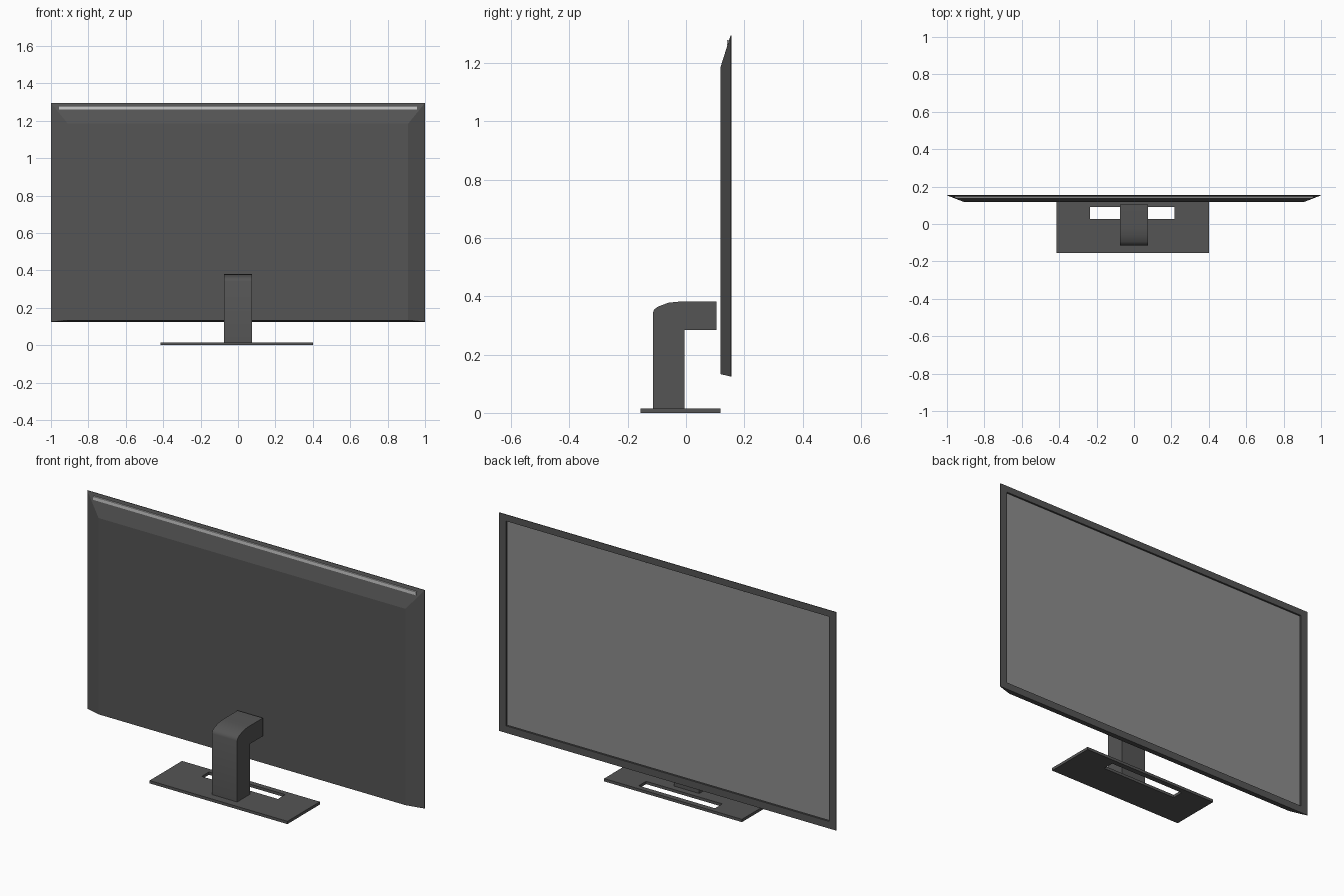
import bpy, bmesh, math

if "Cube" in bpy.data.objects:
    bpy.data.objects.remove(bpy.data.objects["Cube"])


def material(name, v):
    m = bpy.data.materials.new(name)
    m.diffuse_color = (v, v, v, 1)
    m.use_nodes = True
    m.node_tree.nodes["Principled BSDF"].inputs["Base Color"].default_value = m.diffuse_color
    return m


DARK = material("dark_plastic", 0.09)
GLASS = material("screen_grey", 0.27)
SILVER = material("light_trim", 0.55)


def loft(name, loops, mat, ring=False):
    """Join matching loops of points; cap the ends, or close into a ring."""
    bm = bmesh.new()
    rows = [[bm.verts.new(p) for p in loop] for loop in loops]
    n = len(rows[0])
    pairs = list(zip(rows, rows[1:]))
    if ring:
        pairs.append((rows[-1], rows[0]))
    else:
        bm.faces.new(rows[0])
        bm.faces.new(rows[-1])
    for a, b in pairs:
        for i in range(n):
            j = (i + 1) % n
            bm.faces.new((a[i], a[j], b[j], b[i]))
    bmesh.ops.recalc_face_normals(bm, faces=bm.faces)
    me = bpy.data.meshes.new(name)
    bm.to_mesh(me)
    bm.free()
    ob = bpy.data.objects.new(name, me)
    bpy.context.collection.objects.link(ob)
    me.materials.append(mat)
    return ob


def upright(hx, y, z0, z1):
    return [(-hx, y, z0), (hx, y, z0), (hx, y, z1), (-hx, y, z1)]


def level(x0, x1, y0, y1, z):
    return [(x0, y0, z), (x1, y0, z), (x1, y1, z), (x0, y1, z)]


# Display housing: tapered back, bezel and shallow recess
loft("display_housing", [
    upright(0.91, 0.118, 0.133, 1.185),
    upright(1.0, 0.153, 0.125, 1.295),
    upright(1.0, 0.156, 0.125, 1.295),
    upright(0.957, 0.156, 0.163, 1.26),
    upright(0.957, 0.147, 0.163, 1.26),
], DARK)

# Screen panel in the recess
loft("screen", [upright(0.953, 0.143, 0.167, 1.256),
                upright(0.953, 0.149, 0.167, 1.256)], GLASS)

# Light strip along the top of the back
loft("top_trim_strip", [upright(0.957, 0.140, 1.261, 1.279),
                        upright(0.957, 0.152, 1.261, 1.279)], SILVER)

# Bent neck: side profile with a rounded outer corner
profile = [(-0.005, 0.01), (-0.005, 0.285), (0.104, 0.285), (0.104, 0.382),
           (-0.02, 0.382), (-0.06, 0.378), (-0.095, 0.365), (-0.109, 0.355),
           (-0.114, 0.342), (-0.114, 0.01)]
neck = loft("stand_neck", [[(x, y, z) for y, z in profile] for x in (-0.075, 0.075)], DARK)

# Base plate with a cable slot
base = loft("stand_base", [
    level(-0.415, 0.402, -0.156, 0.119, 0.0),
    level(-0.415, 0.402, -0.156, 0.119, 0.015),
    level(-0.235, 0.217, 0.028, 0.09, 0.015),
    level(-0.235, 0.217, 0.028, 0.09, 0.0),
], DARK, ring=True)

# Smooth only the rounded bend of the neck
bpy.ops.object.select_all(action='DESELECT')
neck.select_set(True)
bpy.context.view_layer.objects.active = neck
bpy.ops.object.shade_smooth_by_angle(angle=math.radians(40))
